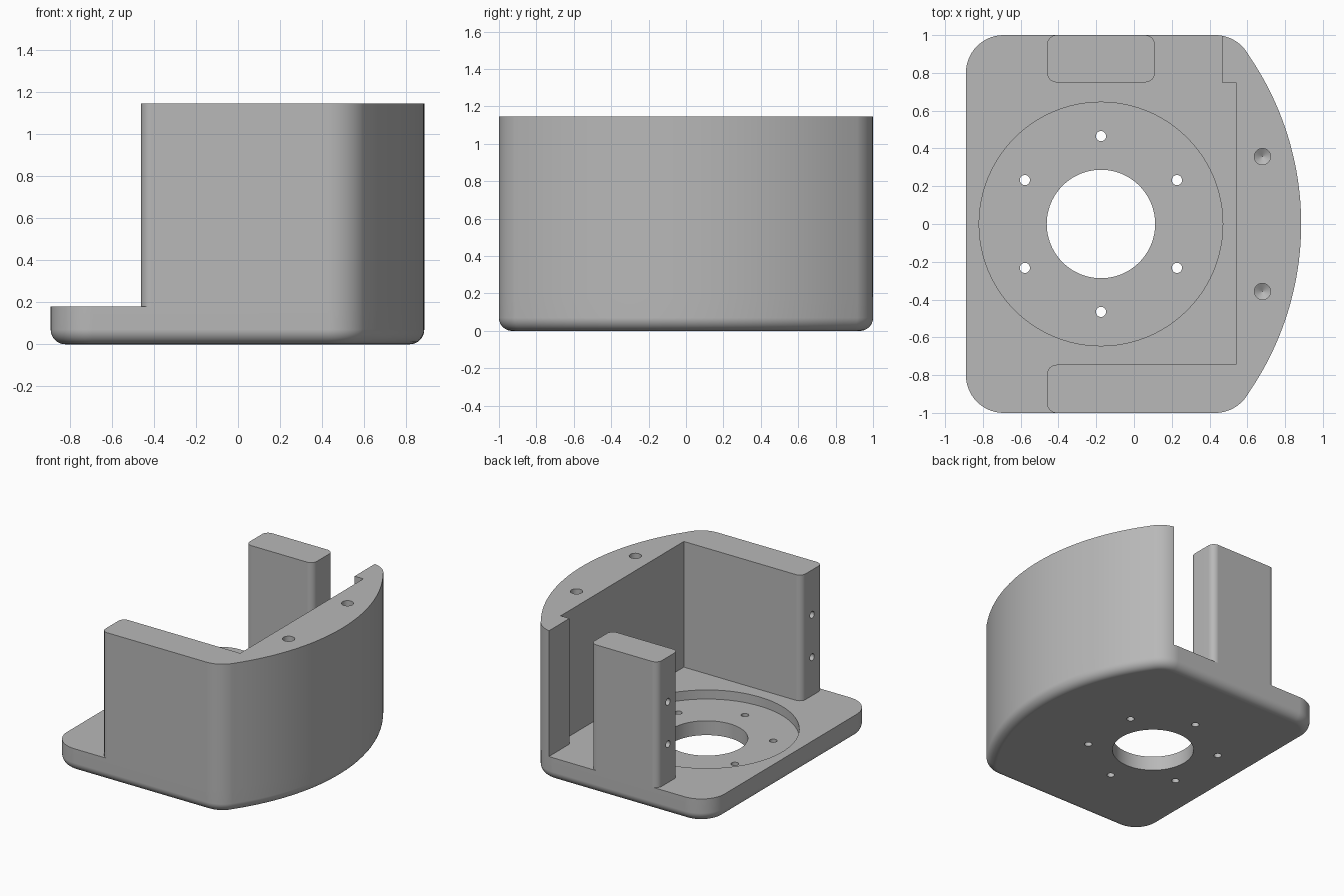
import bpy, bmesh
from math import sin, cos, pi, radians, atan2, acos
from mathutils import Vector

if "Cube" in bpy.data.objects:
    bpy.data.objects.remove(bpy.data.objects["Cube"], do_unlink=True)

BASE_TOP, TOP = 0.18, 1.145
FILLET = 0.07           # rounding of the bottom edge
NOSE_X, NOSE_R = -0.69, 1.575   # centre and radius of the bowed side
CORNER_X, CORNER_Y, CORNER_R = 0.43, 0.8, 0.2
TANGENT = atan2(CORNER_Y, CORNER_X - NOSE_X)
HUB_X = -0.175

grey = bpy.data.materials.new("plain_grey")
grey.use_nodes = True
grey.diffuse_color = (0.48, 0.48, 0.48, 1)
shader = grey.node_tree.nodes["Principled BSDF"]
shader.inputs["Base Color"].default_value = grey.diffuse_color
shader.inputs["Roughness"].default_value = 0.6


def arc(cx, cy, r, a0, a1, n):
    return [(cx + r * cos(a0 + (a1 - a0) * i / n),
             cy + r * sin(a0 + (a1 - a0) * i / n)) for i in range(n + 1)]


def loft(name, rings):
    """Closed solid through rings of equal point count."""
    bm = bmesh.new()
    loops = [[bm.verts.new(p) for p in ring] for ring in rings]
    n = len(loops[0])
    for a, b in zip(loops, loops[1:]):
        for i in range(n):
            j = (i + 1) % n
            bm.faces.new((a[i], a[j], b[j], b[i]))
    bm.faces.new(loops[0][::-1])
    bm.faces.new(loops[-1])
    bmesh.ops.recalc_face_normals(bm, faces=bm.faces)
    mesh = bpy.data.meshes.new(name)
    bm.to_mesh(mesh)
    bm.free()
    mesh.materials.append(grey)
    obj = bpy.data.objects.new(name, mesh)
    bpy.context.collection.objects.link(obj)
    return obj


def at_height(points, z):
    return [(x, y, z) for x, y in points]


def lathe(origin, axis, profile, n=32):
    """Turned solid; profile holds (radius, distance along axis)."""
    turn = Vector(axis).to_track_quat('Z', 'Y')
    return loft("cutter", [[Vector(origin) + turn @ Vector((x, y, d))
                            for x, y in arc(0, 0, r, 0, 2 * pi, n)[:-1]]
                           for r, d in profile])


def activate(obj):
    bpy.ops.object.select_all(action='DESELECT')
    obj.select_set(True)
    bpy.context.view_layer.objects.active = obj


def cut(obj, cutter):
    mod = obj.modifiers.new("cut", 'BOOLEAN')
    mod.operation, mod.solver, mod.object = 'DIFFERENCE', 'EXACT', cutter
    activate(obj)
    bpy.ops.object.modifier_apply(modifier=mod.name)
    bpy.data.objects.remove(cutter, do_unlink=True)


def drill(obj, origin, axis, r, depth):
    """Blind hole with a conical end."""
    cut(obj, lathe(origin, axis, [(r, -0.1), (r, depth), (0.001, depth + 0.6 * r)]))


def finish(obj):
    activate(obj)
    bpy.ops.object.shade_smooth_by_angle(angle=radians(30))
    obj.modifiers.new("even_normals", 'WEIGHTED_NORMAL').keep_sharp = True


def nose(inset=0, end=pi / 2):
    """Bowed side with its two tangent corners, front to back."""
    r = CORNER_R - inset
    return (arc(CORNER_X, -CORNER_Y, r, -pi / 2, -TANGENT, 12)
            + arc(NOSE_X, 0, NOSE_R - inset, -TANGENT, TANGENT, 48)[1:-1]
            + arc(CORNER_X, CORNER_Y, r, TANGENT, end, 12))


def base_outline(inset):
    r = CORNER_R - inset
    return (nose(inset) + arc(-0.69, 0.8, r, pi / 2, pi, 14)
            + arc(-0.69, -0.8, r, pi, 1.5 * pi, 14))


# Base plate with rounded bottom edge
rings = []
for i in range(9):
    a = pi / 2 * i / 8
    rings.append(at_height(base_outline(FILLET * (1 - sin(a))), FILLET * (1 - cos(a))))
rings.append(at_height(base_outline(0), BASE_TOP))
base = loft("base_plate", rings)

# Round recess, centre bore and ring of screw holes
cut(base, lathe((HUB_X, 0, 0), (0, 0, 1),
                [(0.287, -0.1), (0.287, 0.11), (0.645, 0.11), (0.645, 0.3)], 96))
for k in range(6):
    x, y = arc(HUB_X, 0, 0.465, radians(30 + 60 * k), 0, 1)[0]
    cut(base, lathe((x, y, 0), (0, 0, 1), [(0.027, -0.1), (0.027, 0.3)], 24))
finish(base)

# Front wall and bowed side wall in one piece
wall_end = acos((0.465 - CORNER_X) / CORNER_R)
outline = (nose(0, wall_end)
           + [(0.465, 0.75), (0.54, 0.75), (0.54, -0.745)]
           + arc(-0.41, -0.795, 0.05, pi / 2, pi, 8)
           + arc(-0.41, -0.95, 0.05, pi, 1.5 * pi, 8))
wall = loft("curved_wall", [at_height(outline, z) for z in (BASE_TOP, TOP)])
for y in (-0.357, 0.357):
    drill(wall, (0.68, y, TOP), (0, 0, -1), 0.043, 0.3)

# Free-standing back post
corners = [(0.06, 0.95, 0), (-0.41, 0.95, 1), (-0.41, 0.8, 2), (0.06, 0.8, 3)]
outline = [p for x, y, q in corners
           for p in arc(x, y, 0.05, q * pi / 2, (q + 1) * pi / 2, 8)]
post = loft("back_post", [at_height(outline, z) for z in (BASE_TOP, TOP)])

# Screw holes in the ends of the wall and post
for obj, y in ((wall, -0.873), (post, 0.875)):
    for z in (0.475, 0.8):
        drill(obj, (-0.46, y, z), (1, 0, 0), 0.026, 0.2)
    finish(obj)
